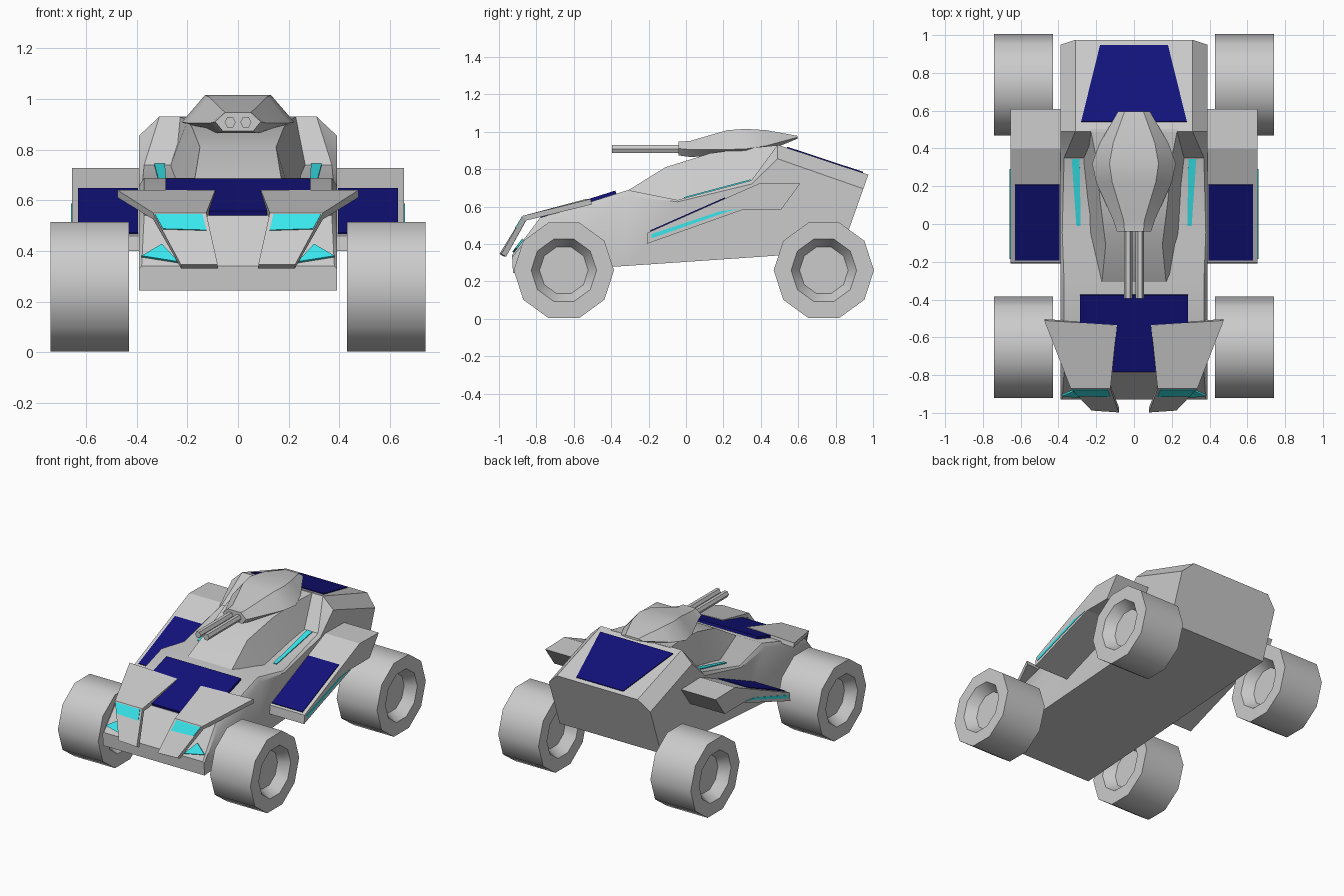
import bpy, bmesh, math

if "Cube" in bpy.data.objects:
    bpy.data.objects.remove(bpy.data.objects["Cube"])


def material(name, rgb):
    m = bpy.data.materials.new(name)
    m.diffuse_color = (*rgb, 1)
    m.use_nodes = True
    m.node_tree.nodes["Principled BSDF"].inputs["Base Color"].default_value = m.diffuse_color
    return m


NAVY = material("navy_panel", (0.006, 0.006, 0.2))
CYAN = material("cyan_glow", (0.04, 0.8, 0.85))


def make(name, verts, faces, mat=None, angle=None, mirror=False, thick=0, offset=0):
    """Mesh object with optional thickness, x mirror and smoothing."""
    me = bpy.data.meshes.new(name)
    me.from_pydata(verts, [], faces)
    if not thick:
        bm = bmesh.new()
        bm.from_mesh(me)
        bmesh.ops.recalc_face_normals(bm, faces=bm.faces)
        bm.to_mesh(me)
        bm.free()
    ob = bpy.data.objects.new(name, me)
    bpy.context.collection.objects.link(ob)
    if mat:
        me.materials.append(mat)
    if thick:
        s = ob.modifiers.new("thickness", 'SOLIDIFY')
        s.thickness, s.offset = thick, offset
    if angle:
        bpy.ops.object.select_all(action='DESELECT')
        ob.select_set(True)
        bpy.context.view_layer.objects.active = ob
        bpy.ops.object.shade_smooth_by_angle(angle=math.radians(angle))
    if mirror:
        ob.modifiers.new("both_sides", 'MIRROR')
    return ob


def loft(name, rings, **kw):
    """Skin closed rings of equal length and cap the ends."""
    n = len(rings[0])
    verts = [p for r in rings for p in r]
    faces = [(k * n + i, k * n + (i + 1) % n, (k + 1) * n + (i + 1) % n, (k + 1) * n + i)
             for k in range(len(rings) - 1) for i in range(n)]
    last = (len(rings) - 1) * n
    faces += [tuple(range(n)), tuple(range(last, last + n))]
    return make(name, verts, faces, **kw)


def sym(half):
    """Complete a half ring (x > 0) with its mirror image."""
    return half + [(-x, y, z) for x, y, z in reversed(half)]


def panel(name, pts, mat, mirror=False, thick=0.012):
    return make(name, pts, [tuple(range(len(pts)))], mat, mirror=mirror, thick=thick)


# hull: top y,z / bottom y,z / chamfer inset and drop
rings = []
for yt, zt, yb, zb, w, c in [
        (-.93, .34, -.925, .245, .01, .01), (-.78, .54, -.78, .253, .02, .03),
        (-.31, .688, -.31, .283, .02, .03), (-.045, .635, -.045, .301, .01, .01),
        (.35, .74, .35, .328, .02, .02), (.49, .93, .49, .338, .08, .075),
        (.975, .77, .83, .362, .08, .075)]:
    t = c / (zt - zb)
    rings.append(sym([(.39, yb, zb), (.39, yt + (yb - yt) * t, zt - c), (.39 - w, yt, zt)]))
loft("hull", rings, angle=35)

# canopy rising out of the hull
loft("canopy", [sym([(b, y, zb), (t, y, zt)]) for y, b, zb, t, zt in [
    (-.31, .20, .64, .17, .686), (-.11, .235, .6, .15, .81), (.13, .27, .6, .18, .885),
    (.35, .28, .7, .20, .914), (.5, .29, .7, .23, .929)]], angle=35)

# turret and twin barrels
loft("turret", [sym([(b, y, zb), (m, y, zm), (t, y, zt)]) for y, b, zb, m, zm, t, zt in [
    (-.04, .06, .873, .09, .91, .05, .947), (.02, .07, .865, .11, .905, .055, .95),
    (.22, .14, .872, .2, .905, .115, 1.008), (.32, .15, .88, .222, .908, .13, 1.015),
    (.43, .12, .895, .18, .925, .11, 1.008), (.595, .05, .962, .085, .97, .05, .978)]], angle=35)
loft("barrel", [[(.031 + .022 * math.cos(math.radians(60 * i)), y,
                  .908 + .024 * math.sin(math.radians(60 * i))) for i in range(6)]
                for y in (-.395, .0)], mirror=True)

# wheels: ten sided, dished on both sides
for name, cy in (("front_wheel", -.653), ("rear_wheel", .737)):
    loft(name, [[(x, cy + r * math.cos(math.radians(36 * i)),
                  .259 + r * math.sin(math.radians(36 * i))) for i in range(10)]
                for x, r in ((.5, .13), (.43, .175), (.43, .268),
                             (.74, .268), (.74, .175), (.67, .13))],
         mirror=True, angle=50)

# side pods
pod = [(-.21, .4), (.31, .585), (.51, .585), (.61, .722), (.40, .727), (-.205, .46)]
loft("side_pod", [[(x, y, z) for y, z in pod] for x in (.37, .655)], mirror=True)
pod_z = lambda y: .46 + (y + .205) * .267 / .605
panel("pod_panel", [(x, y, pod_z(y)) for x, y in
                    ((.395, -.19), (.63, -.19), (.63, .21), (.395, .21))], NAVY, True)
panel("pod_light", [(.655, -.185, .43), (.655, .22, .572), (.655, .29, .588),
                    (.655, .18, .574), (.655, -.185, .452)], CYAN, True, .006)

# front fenders: bent plates
make("front_fender", [(.09, -.535, .637), (.475, -.51, .637), (.335, -.87, .548),
                      (.125, -.87, .548), (.225, -.985, .345), (.08, -.995, .345)],
     [(0, 3, 2, 1), (3, 5, 4, 2)], mirror=True, thick=.03, offset=-.8)
lip_y = lambda z: -.87 - (.548 - z) * .6
panel("upper_headlight", [(x, lip_y(z), z) for x, z in
                          ((.14, .543), (.328, .543), (.295, .485), (.125, .48))], CYAN, True)
nose_y = lambda z: -.93 + (z - .34) * .75
panel("lower_headlight", [(x, nose_y(z) - .005, z) for x, z in
                          ((.235, .355), (.38, .378), (.3, .425))], CYAN, True)

# hood panel: wide bar with a stem
hood_z = lambda y: .696 + (y + .31) * .315
right = [(.285, -.375), (.285, -.535), (.09, -.535), (.115, -.78)]
panel("hood_panel", [(x, y, hood_z(y)) for x, y in
                     right + [(-x, y) for x, y in reversed(right)]], NAVY, thick=.02)

# rear deck panel
deck_z = lambda y: .93 - (y - .49) * .33
panel("rear_deck_panel", [(x, y, deck_z(y)) for x, y in
                          ((-.28, .54), (.28, .54), (.18, .945), (-.18, .945))], NAVY)

# slim lights beside the canopy
ledge_z = lambda y: .635 + (y + .045) * .266
panel("ledge_light", [(x, y, ledge_z(y)) for x, y in
                      ((.282, -.01), (.305, -.01), (.33, .345), (.288, .345))], CYAN, True)
